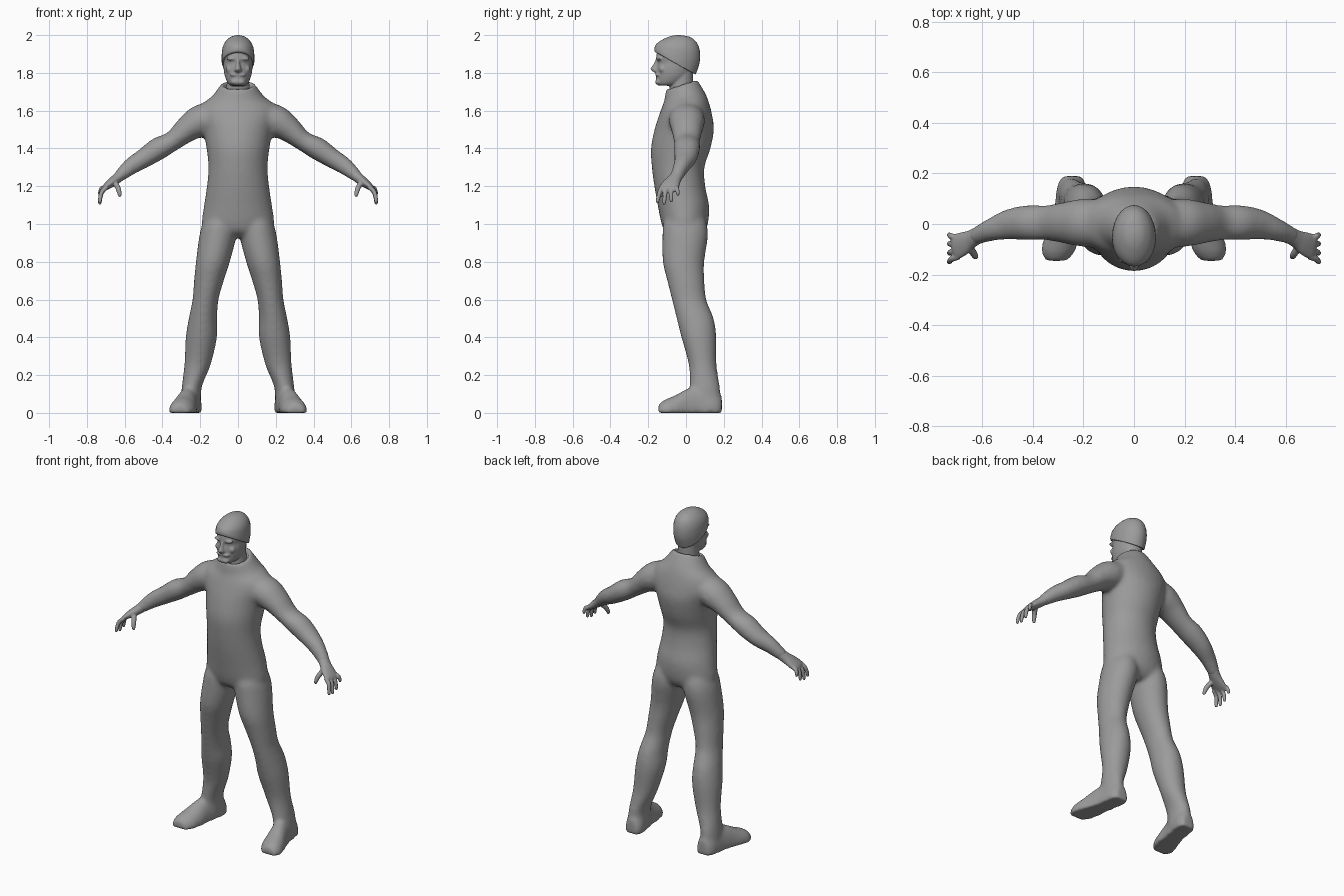
import bpy, bmesh, math
from mathutils import Vector

Y = Vector((0, 1, 0))
GREY = bpy.data.materials.new("dark_grey")
GREY.diffuse_color = (0.33, 0.33, 0.33, 1)


def upright(z, rx, front, back, tilt=0, cx=0):
    """Horizontal oval section, optionally tilted along y."""
    ry = (back - front) / 2
    return [cx, (front + back) / 2, z, rx, 0, 0, 0, ry, ry * tilt]


def tube(points):
    """Sections square to a path; each point is x, y, z, thickness, width."""
    out = []
    for i, p in enumerate(points):
        a, b = points[max(i - 1, 0)], points[min(i + 1, len(points) - 1)]
        t = (Vector(b[:3]) - Vector(a[:3])).normalized()
        u = t.cross(Y).normalized()
        v = u.cross(t).normalized()
        out.append([*p[:3], *(u * p[3]), *(v * p[4])])
    return out


def loft(bm, sections, side=1, n=28, steps=5):
    """Smoothly interpolated skin through oval sections, closed at both ends."""
    s, dense = sections, []
    for i in range(len(s) - 1):
        quad = list(zip(s[max(i - 1, 0)], s[i], s[i + 1], s[min(i + 2, len(s) - 1)]))
        for k in range(steps):
            t = k / steps
            dense.append([b + 0.5 * t * (c - a + t * (2 * a - 5 * b + 4 * c - d
                          + t * (3 * (b - c) + d - a))) for a, b, c, d in quad])
    dense.append(s[-1])
    rings = []
    for d in dense:
        c, u, v = Vector(d[:3]), Vector(d[3:6]), Vector(d[6:9])
        ring = []
        for j in range(n):
            a = 2 * math.pi * j / n
            p = c + u * math.cos(a) + v * math.sin(a)
            ring.append(bm.verts.new((p.x * side, p.y, max(p.z, 0))))
        rings.append(ring)
    for r, q in zip(rings, rings[1:]):
        for j in range(n):
            k = (j + 1) % n
            bm.faces.new((r[j], r[k], q[k], q[j]))
    bm.faces.new(rings[0])
    bm.faces.new(rings[-1])


def finish(bm, name, voxel=0, smooth=0):
    bmesh.ops.recalc_face_normals(bm, faces=bm.faces)
    for f in bm.faces:
        f.smooth = True
    me = bpy.data.meshes.new(name)
    bm.to_mesh(me)
    bm.free()
    me.materials.append(GREY)
    ob = bpy.data.objects.new(name, me)
    bpy.context.collection.objects.link(ob)
    if voxel:
        m = ob.modifiers.new("Fuse", 'REMESH')
        m.mode, m.voxel_size, m.use_smooth_shade = 'VOXEL', voxel, True
        m = ob.modifiers.new("Relax", 'SMOOTH')
        m.factor, m.iterations = 0.5, smooth


# Suit: torso with open collar, arms, legs and shoes fused together
bm = bmesh.new()
loft(bm, [upright(*r) for r in (
    (0.93, 0.13, -0.07, 0.07), (0.96, 0.178, -0.112, 0.1), (1.01, 0.192, -0.132, 0.118),
    (1.1, 0.18, -0.15, 0.122), (1.2, 0.165, -0.168, 0.102),
    (1.3, 0.157, -0.181, 0.098), (1.4, 0.167, -0.186, 0.13),
    (1.5, 0.185, -0.167, 0.148), (1.57, 0.21, -0.145, 0.14),
    (1.63, 0.195, -0.128, 0.122, 0.1), (1.675, 0.138, -0.115, 0.1, 0.2),
    (1.737, 0.09, -0.105, 0.06, 0.3), (1.737, 0.076, -0.092, 0.047, 0.3),
    (1.70, 0.07, -0.085, 0.04, 0.3))])
arm = tube([(0.08, 0, 1.59, 0.075, 0.09), (0.20, 0.005, 1.545, 0.085, 0.095),
            (0.27, 0.005, 1.502, 0.069, 0.083), (0.345, 0.005, 1.44, 0.053, 0.07),
            (0.42, 0.005, 1.40, 0.06, 0.07), (0.50, -0.003, 1.347, 0.052, 0.06),
            (0.57, -0.025, 1.303, 0.045, 0.044), (0.635, -0.052, 1.247, 0.031, 0.034)])
leg = [upright(z, rx, f, b, 0, cx) for z, cx, rx, f, b in (
    (1.08, 0.09, 0.055, -0.09, 0.08), (1.0, 0.1, 0.088, -0.12, 0.11),
    (0.93, 0.108, 0.098, -0.125, 0.116),
    (0.8, 0.133, 0.09, -0.123, 0.097), (0.7, 0.154, 0.079, -0.10, 0.098),
    (0.6, 0.172, 0.069, -0.075, 0.108), (0.5, 0.186, 0.075, -0.05, 0.147),
    (0.4, 0.194, 0.083, -0.025, 0.161), (0.257, 0.214, 0.07, 0.014, 0.162),
    (0.135, 0.245, 0.053, 0.02, 0.18), (0.04, 0.25, 0.055, 0.02, 0.186))]
shoe = [[x, y, h * 0.12, w, 0, 0, 0, 0, h * 0.88] for x, y, w, h in (
    (0.245, 0.19, 0.038, 0.09), (0.247, 0.15, 0.058, 0.13),
    (0.257, 0.08, 0.056, 0.14), (0.272, 0.01, 0.06, 0.13),
    (0.289, -0.06, 0.07, 0.092), (0.30, -0.11, 0.067, 0.072),
    (0.308, -0.147, 0.043, 0.045))]
for side in (1, -1):
    for part in (arm, leg, shoe):
        loft(bm, part, side)
finish(bm, "suit", 0.011, 12)

# Hands: palm, four curled fingers and a thumb
palm = [(0.615, -0.043, 1.264, 0.03, 0.033), (0.645, -0.06, 1.238, 0.027, 0.036),
        (0.675, -0.077, 1.215, 0.023, 0.046), (0.705, -0.09, 1.192, 0.016, 0.05),
        (0.717, -0.095, 1.18, 0.009, 0.043)]
thumb = [(0.655, -0.085, 1.225, 0.015, 0.018), (0.636, -0.115, 1.192, 0.014, 0.015),
         (0.628, -0.128, 1.165, 0.012, 0.012), (0.624, -0.133, 1.145, 0.007, 0.007)]
fingers = [(-0.055, -0.043, 1.15), (-0.08, -0.078, 1.115),
           (-0.105, -0.115, 1.103), (-0.128, -0.15, 1.11)]
for side, name in ((1, "left_hand"), (-1, "right_hand")):
    bm = bmesh.new()
    loft(bm, tube(palm), side)
    loft(bm, tube(thumb), side, 12)
    for y0, y1, z1 in fingers:
        mid = (y0 + y1) / 2
        loft(bm, tube([(0.695, y0, 1.195, 0.013, 0.014),
                       (0.722, mid, (1.19 + z1) / 2 + 0.018, 0.012, 0.012),
                       (0.731, y1, z1 + 0.015, 0.01, 0.01),
                       (0.731, y1, z1, 0.006, 0.006)]), side, 12)
    finish(bm, name, 0.004, 3)

# Head: skull, neck, nose, brow, cheeks, moustache and chin
bm = bmesh.new()
loft(bm, [upright(*r) for r in (
    (1.732, 0.034, -0.145, -0.06), (1.745, 0.053, -0.158, -0.02),
    (1.78, 0.069, -0.158, 0.02), (1.82, 0.076, -0.157, 0.04),
    (1.855, 0.077, -0.152, 0.055), (1.885, 0.079, -0.158, 0.06),
    (1.93, 0.072, -0.145, 0.06), (1.96, 0.045, -0.11, 0.03))])
loft(bm, [upright(*r) for r in (
    (1.67, 0.068, -0.09, 0.045), (1.74, 0.06, -0.085, 0.038),
    (1.82, 0.06, -0.08, 0.038))])
loft(bm, [upright(*r) for r in (
    (1.80, 0.01, -0.165, -0.14), (1.81, 0.021, -0.18, -0.135),
    (1.822, 0.017, -0.19, -0.135), (1.845, 0.011, -0.174, -0.135),
    (1.875, 0.009, -0.16, -0.135))], 1, 14)
for x, y, z, a, b, c in ((0.028, -0.141, 1.875, 0.034, 0.016, 0.011),
                         (0.042, -0.125, 1.82, 0.024, 0.018, 0.022),
                         (0.018, -0.148, 1.79, 0.026, 0.016, 0.009),
                         (0.012, -0.146, 1.752, 0.028, 0.018, 0.016)):
    for side in (1, -1):
        new = bmesh.ops.create_uvsphere(bm, u_segments=14, v_segments=8, radius=1)
        for v in new['verts']:
            v.co = Vector((x * side + v.co.x * a, y + v.co.y * b, z + v.co.z * c))
finish(bm, "head", 0.005, 6)

# Close-fitting cap with a slanted rim
bm = bmesh.new()
loft(bm, [upright(*r) for r in (
    (1.852, 0.077, -0.155, 0.04, -0.56), (1.853, 0.085, -0.166, 0.05, -0.56),
    (1.868, 0.087, -0.168, 0.058, -0.52), (1.9, 0.086, -0.165, 0.073, -0.33),
    (1.935, 0.081, -0.156, 0.073, -0.16), (1.965, 0.067, -0.135, 0.057, -0.05),
    (1.988, 0.043, -0.1, 0.025), (1.997, 0.021, -0.07, -0.01),
    (2.0, 0.003, -0.045, -0.035))])
finish(bm, "cap")
